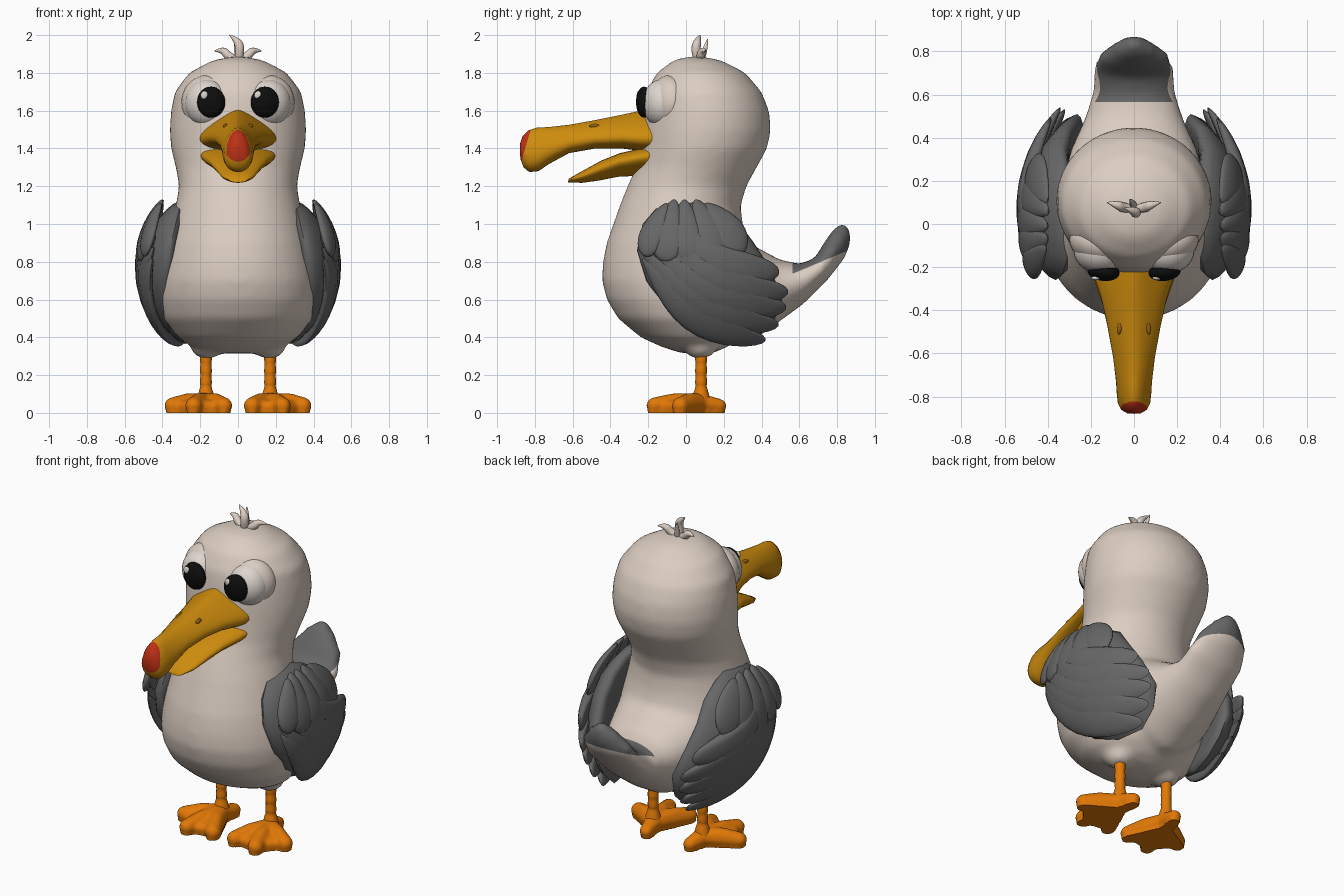
import bpy, bmesh
from math import sin, cos, pi, radians
from mathutils import Vector, Matrix

if "Cube" in bpy.data.objects:
    bpy.data.objects.remove(bpy.data.objects["Cube"])

def material(name, *rgb):
    m = bpy.data.materials.new(name)
    m.use_nodes = True
    m.diffuse_color = (*rgb, 1)
    m.node_tree.nodes["Principled BSDF"].inputs["Base Color"].default_value = (*rgb, 1)
    return m

CREAM = material("cream plumage", 0.71, 0.61, 0.535)
GREY = material("slate feathers", 0.135, 0.135, 0.138)
AMBER = material("amber beak", 0.61, 0.26, 0.004)
ORANGE = material("orange legs", 0.76, 0.19, 0.002)
RED = material("red beak tip", 0.52, 0.03, 0.008)
BLACK = material("black pupil", 0.004, 0.004, 0.004)
WHITE = material("eye white", 0.73, 0.67, 0.62)
BROWN = material("nostril brown", 0.30, 0.12, 0.004)
SIDES = ((-1, "right"), (1, "left"))

def finish(name, bm, *mats):
    bmesh.ops.recalc_face_normals(bm, faces=bm.faces)
    mesh = bpy.data.meshes.new(name)
    bm.to_mesh(mesh)
    bm.free()
    for m in mats:
        mesh.materials.append(m)
    mesh.polygons.foreach_set("use_smooth", [True] * len(mesh.polygons))
    mesh.set_sharp_from_angle(angle=radians(60))
    ob = bpy.data.objects.new(name, mesh)
    bpy.context.collection.objects.link(ob)
    return ob

def fused(bm, voxel, smooth):
    """Melt overlapping solids into one soft skin."""
    ob = finish("temporary", bm)
    ob.modifiers.new("Remesh", 'REMESH').voxel_size = voxel
    ob.modifiers.new("Smooth", 'SMOOTH').iterations = smooth
    mesh = bpy.data.meshes.new_from_object(ob.evaluated_get(bpy.context.evaluated_depsgraph_get()))
    out = bmesh.new()
    out.from_mesh(mesh)
    bpy.data.objects.remove(ob)
    bpy.data.meshes.remove(mesh)
    return out

def skin(bm, rings):
    """Close a stack of equal rings into a solid."""
    for p, q in zip(rings, rings[1:]):
        for i in range(len(p)):
            bm.faces.new((p[i - 1], p[i], q[i], q[i - 1]))
    bm.faces.new(rings[0])
    bm.faces.new(rings[-1])

def loft(bm, sections, k=0.0, n=36):
    """Sections: upper (y, z), lower (y, z), half width; k makes broad sections pear-shaped."""
    rings = []
    broadest = max(s[4] for s in sections)
    for ya, za, yb, zb, w in sections:
        mid = Vector((0, ya + yb, za + zb)) / 2
        half = Vector((0, ya - yb, za - zb)) / 2
        pear = k * w / broadest
        rings.append([bm.verts.new(mid + half * sin(a) + Vector((w * cos(a) * (1 - pear * sin(a)), 0, 0)))
                      for a in (2 * pi * i / n for i in range(n))])
    skin(bm, rings)

def ball(bm, pos, size, turn=0.0):
    m = Matrix.Translation(pos) @ Matrix.Rotation(turn, 4, 'Z') @ Matrix.Diagonal((*size, 1))
    bmesh.ops.create_uvsphere(bm, u_segments=28, v_segments=18, radius=1, matrix=m)

def ball_object(name, mat, *shape):
    bm = bmesh.new()
    ball(bm, *shape)
    finish(name, bm, mat)

def hull(bm, blobs):
    """Convex skin around a few small spheres (position, radius)."""
    points = []
    for pos, r in blobs:
        for i in range(60):
            h, a = 1 - (2 * i + 1) / 60, 2.4 * i
            flat = (1 - h * h) ** .5
            points.append(bm.verts.new(pos + r * Vector((flat * cos(a), flat * sin(a), h))))
    bmesh.ops.convex_hull(bm, input=points)
    bmesh.ops.delete(bm, geom=[v for v in bm.verts if not v.link_faces], context='VERTS')

def tint_beyond(bm, *planes):
    """Cut along planes (point, normal); faces beyond all of them get the second material."""
    planes = [(Vector(p), Vector(n)) for p, n in planes]
    for p, n in planes:
        bmesh.ops.bisect_plane(bm, geom=bm.verts[:] + bm.edges[:] + bm.faces[:], plane_co=p, plane_no=n)
    for f in bm.faces:
        f.material_index = int(all((f.calc_center_median() - p).dot(n) > 0 for p, n in planes))

def tube(name, path, mat, depth):
    """Tapered round strand; path holds x, y, z, radius factor."""
    cu = bpy.data.curves.new(name, 'CURVE')
    cu.dimensions, cu.bevel_depth, cu.use_fill_caps = '3D', depth, True
    sp = cu.splines.new('NURBS')
    sp.points.add(len(path) - 1)
    for p, (x, y, z, r) in zip(sp.points, path):
        p.co, p.radius = (x, y, z, 1), r
    sp.use_endpoint_u, sp.order_u = True, 3
    cu.materials.append(mat)
    bpy.context.collection.objects.link(bpy.data.objects.new(name, cu))

# Body, head and tail: height, front y, back y, half width
bm = bmesh.new()
trunk = [(1.885, .0, .1, .04), (1.865, -.07, .19, .14), (1.8, -.155, .315, .26), (1.7, -.21, .4, .335),
         (1.6, -.225, .44, .355), (1.5, -.235, .45, .362), (1.4, -.245, .43, .355),
         (1.3, -.265, .375, .33), (1.2, -.31, .32, .312), (1.1, -.35, .29, .33), (1.0, -.385, .3, .355),
         (.9, -.42, .33, .38), (.8, -.44, .36, .402), (.7, -.445, .38, .42), (.6, -.42, .38, .42),
         (.5, -.36, .35, .395), (.4, -.24, .28, .32), (.35, -.13, .22, .24), (.315, -.02, .14, .14)]
loft(bm, [(f, z, b, z, w) for z, f, b, w in trunk])
loft(bm, [(.2, 1.0, .1, .36, .33), (.36, .885, .3, .365, .29), (.5, .81, .47, .465, .225),
          (.6, .79, .62, .575, .19), (.68, .815, .755, .71, .19), (.73, .9, .84, .82, .16),
          (.785, .98, .872, .9, .085), (.835, 1.01, .872, .965, .025)], k=-.25)
for s, side in SIDES:
    ball(bm, (s * .165, .075, .345), (.085, .085, .06))
bm = fused(bm, .022, 7)
tint_beyond(bm, ((0, .56, .735), (0, -.42, 1)), ((0, .565, 0), (0, 1, 0)))
finish("body", bm, CREAM, GREY)

# Beak halves
bm = bmesh.new()
loft(bm, [(-.17, 1.61, -.17, 1.385, .18), (-.24, 1.6, -.22, 1.385, .17), (-.34, 1.578, -.34, 1.4, .14),
          (-.48, 1.55, -.48, 1.4, .115), (-.62, 1.525, -.62, 1.375, .093), (-.73, 1.513, -.73, 1.315, .081),
          (-.79, 1.51, -.78, 1.28, .078), (-.835, 1.495, -.83, 1.275, .073), (-.865, 1.465, -.86, 1.3, .058),
          (-.88, 1.42, -.877, 1.345, .03)], k=.6)
tint_beyond(bm, ((0, -.822, 1.5), (0, -.17, .05)))
finish("upper_beak", bm, AMBER, RED)
bm = bmesh.new()
loft(bm, [(-.17, 1.42, -.18, 1.25, .185), (-.24, 1.4, -.26, 1.255, .175), (-.35, 1.375, -.36, 1.25, .145),
          (-.45, 1.335, -.46, 1.23, .115), (-.55, 1.28, -.55, 1.218, .085), (-.62, 1.24, -.625, 1.22, .045)], k=-.45)
finish("lower_beak", bm, AMBER)

# Eyes with soft lids, and nostrils
for s, side in SIDES:
    ball_object(side + "_eyelid", CREAM, (s * .165, -.09, 1.645), (.138, .1, .142), s * .3)
    ball_object(side + "_eyeball", WHITE, (s * .163, -.13, 1.64), (.118, .1, .125), s * .25)
    ball_object(side + "_pupil", BLACK, (s * .142, -.222, 1.645), (.075, .042, .082), s * .12)
    ball_object(side + "_eye_glint", WHITE, (s * .142 - .036, -.251, 1.682), (.02, .01, .022))
    ball_object(side + "_nostril", BROWN, (s * .066, -.48, 1.519), (.012, .032, .012), s * .15)

# Head tuft
tube("tuft_middle", [(0, .06, 1.86, .8), (.012, .05, 1.92, 1.1), (0, .06, 1.97, .9), (-.045, .075, 2, .1)], CREAM, .024)
tube("tuft_back", [(0, .08, 1.86, .8), (-.005, .1, 1.92, .9), (-.02, .115, 1.98, .1)], CREAM, .02)
for s, side in SIDES:
    tube(side + "_tuft", [(0, .07, 1.865, .8), (s * .05, .075, 1.885, 1.1), (s * .08, .09, 1.925, .9),
                          (s * .125, .1, 1.915, .1)], CREAM, .022)

def pad(bm, side, outline, thick, lift):
    """Pillow with the given y, z outline, wrapped around the flank."""
    mid = sum((Vector(p) for p in outline), Vector((0, 0))) / len(outline)
    grow = (.05, .3, .55, .75, .88, .96)
    rings = []
    for f, way in [(f, 1) for f in grow] + [(1, 0)] + [(f, -1) for f in reversed(grow)]:
        ring = []
        for p in outline:
            y, z = mid.lerp(Vector(p), f)
            x = .495 - .62 * (y - .03) ** 2 - .85 * (z - .75) ** 2 + lift + way * thick * (1 - f ** 2.5) ** .5
            ring.append(bm.verts.new((side * x, y, z)))
        rings.append(ring)
    skin(bm, rings)

def feather(root, tip, width, bow, n=32):
    """Outline of a curved feather, broadest near its rounded tip."""
    root, along = Vector(root), Vector(tip) - Vector(root)
    across = Vector((-along.y, along.x)).normalized()
    return [root + along * (.5 - .5 * cos(a))
            + across * (width * sin(a) * (.8 - .3 * cos(a)) - bow * sin(pi * (.5 - .5 * cos(a))))
            for a in (2 * pi * i / n for i in range(n))]

# Wings: a core, long flight feathers, short shoulder feathers
core = [(-.05, 1.11), (-.16, 1.08), (-.23, 1.0), (-.26, .86), (-.21, .7), (-.1, .53), (.05, .42), (.2, .365),
        (.36, .38), (.46, .47), (.51, .6), (.45, .76), (.36, .9), (.27, 1.02), (.17, 1.08), (.06, 1.12)]
flight = [((-.23, .82), (.42, .38), .08, .12), ((-.24, .88), (.49, .46), .09, .13),
          ((-.23, .94), (.53, .55), .1, .13), ((-.19, 1.0), (.54, .63), .1, .11),
          ((-.12, 1.05), (.49, .73), .11, .08)]
short = [((.1, 1.11), (.29, .83), .1, -.02), ((.05, 1.13), (.16, .8), .1, -.01),
         ((-.01, 1.13), (.02, .79), .1, 0), ((-.06, 1.13), (-.11, .8), .1, .01),
         ((-.1, 1.11), (-.22, .83), .075, .01)]
for s, side in SIDES:
    bm = bmesh.new()
    pad(bm, s, core, .085, -.07)
    for i, shape in enumerate(flight):
        pad(bm, s, feather(*shape), .035, .004 + .005 * i)
    for i, shape in enumerate(short):
        pad(bm, s, feather(*shape), .03, .022 + .004 * i)
    finish(side + "_wing", bm, GREY)

# Legs and webbed feet
for s, side in SIDES:
    path = [(s * .17, .08, .36, 1)]
    for z in (.28, .22, .16):
        path += [(s * .17, .08, z, 1.08), (s * .17, .08, z - .02, .94)]
    tube(side + "_leg", path + [(s * .17, .08, .11, 1.3), (s * .17, .08, .06, 1.7)], ORANGE, .03)
    bm = bmesh.new()
    ankle = Vector((s * .17, .07, .055))
    toes = [Vector((s * x, y, .042)) for x, y in ((.075, -.14), (.235, -.165), (.345, -.03))]
    for t in toes:
        hull(bm, [(ankle, .055), (ankle.lerp(t, .55) + Vector((0, 0, .02)), .042), (t, .046)])
    hull(bm, [(ankle, .055), (Vector((s * .15, .175, .04)), .04)])
    for a, b in zip(toes, toes[1:]):
        hull(bm, [(ankle, .05)] + [(ankle.lerp(t, .85) - Vector((0, 0, .01)), .036) for t in (a, b)])
    bm = fused(bm, .011, 5)
    for v in bm.verts:
        v.co.z = v.co.z - .004 if v.co.z > .022 else 0
    finish(side + "_foot", bm, ORANGE)
